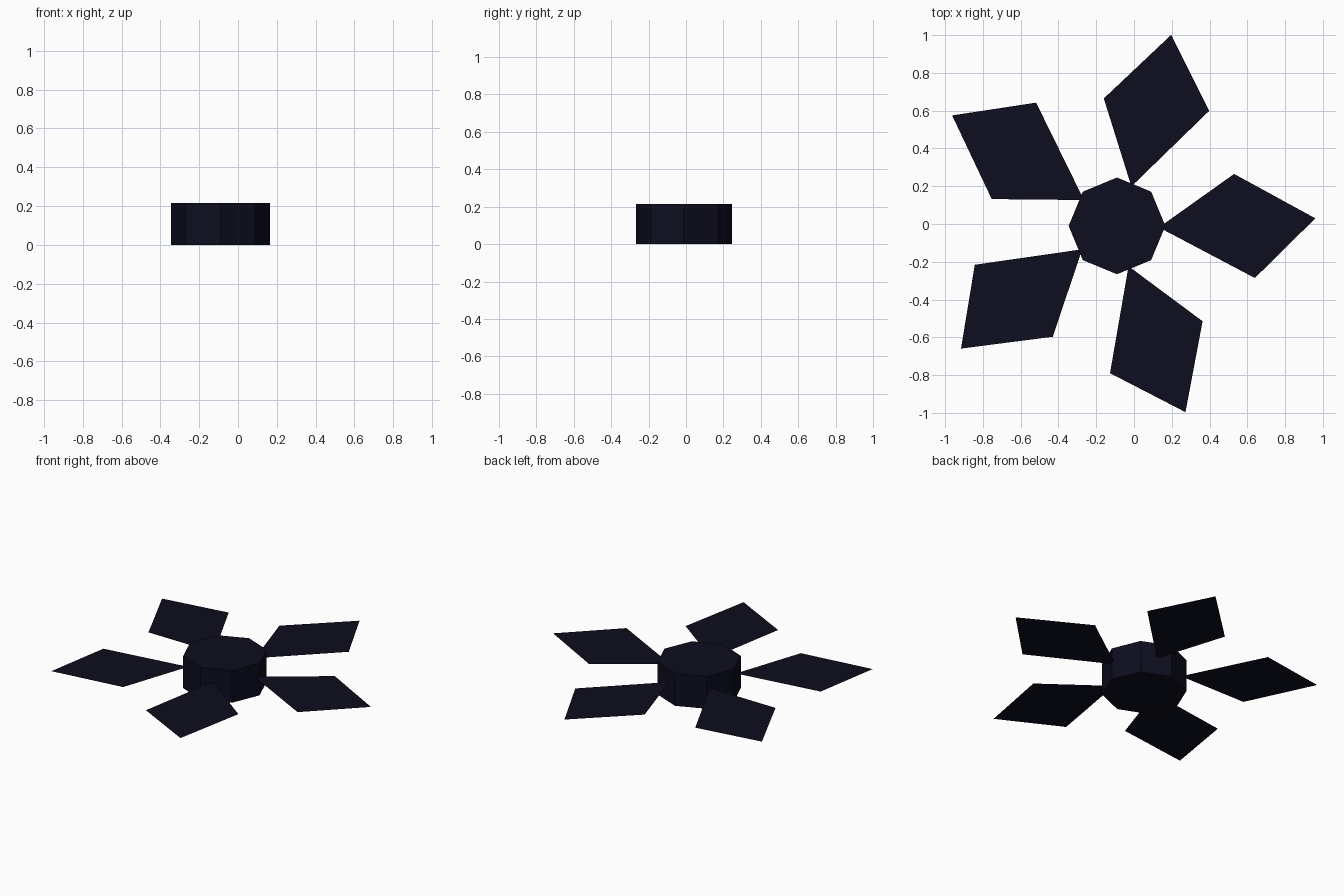
import bpy
import bmesh
from math import radians, cos, sin
from mathutils import Vector, Matrix

cube = bpy.data.objects.get("Cube")
if cube:
    bpy.data.objects.remove(cube, do_unlink=True)

CENTRE = Vector((-0.09, -0.01, 0))
HUB_RADIUS, HUB_HEIGHT = 0.256, 0.215
BLADE_Z = 0.12
BLADES = 5

# Single dark navy material
navy = bpy.data.materials.new("dark navy")
navy.use_nodes = True
colour = (0.004, 0.004, 0.0135, 1)
navy.diffuse_color = colour
bsdf = next(n for n in navy.node_tree.nodes if n.type == 'BSDF_PRINCIPLED')
bsdf.inputs["Base Color"].default_value = colour


def finish(bm, name):
    mesh = bpy.data.meshes.new(name)
    bm.to_mesh(mesh)
    bm.free()
    mesh.materials.append(navy)
    obj = bpy.data.objects.new(name, mesh)
    obj.location = CENTRE
    bpy.context.collection.objects.link(obj)
    return obj


# Octagonal hub, corners on the axes
bm = bmesh.new()
ring = [bm.verts.new((HUB_RADIUS * cos(radians(45 * i)),
                      HUB_RADIUS * sin(radians(45 * i)), 0)) for i in range(8)]
base = bm.faces.new(ring)
top = bmesh.ops.extrude_face_region(bm, geom=[base], use_keep_orig=True)
bmesh.ops.translate(bm, vec=(0, 0, HUB_HEIGHT),
                    verts=[v for v in top["geom"] if isinstance(v, bmesh.types.BMVert)])
bmesh.ops.recalc_face_normals(bm, faces=bm.faces)
finish(bm, "hub")

# Flat kite-shaped blades: root, right corner, tip, left corner
outline = [(0.222, -0.008), (0.73, -0.276), (1.05, 0.04), (0.62, 0.275)]
for i in range(BLADES):
    bm = bmesh.new()
    turn = Matrix.Rotation(radians(360 / BLADES * i), 3, 'Z')
    bm.faces.new([bm.verts.new(turn @ Vector((x, y, BLADE_Z))) for x, y in outline])
    finish(bm, f"blade_{i + 1}")
